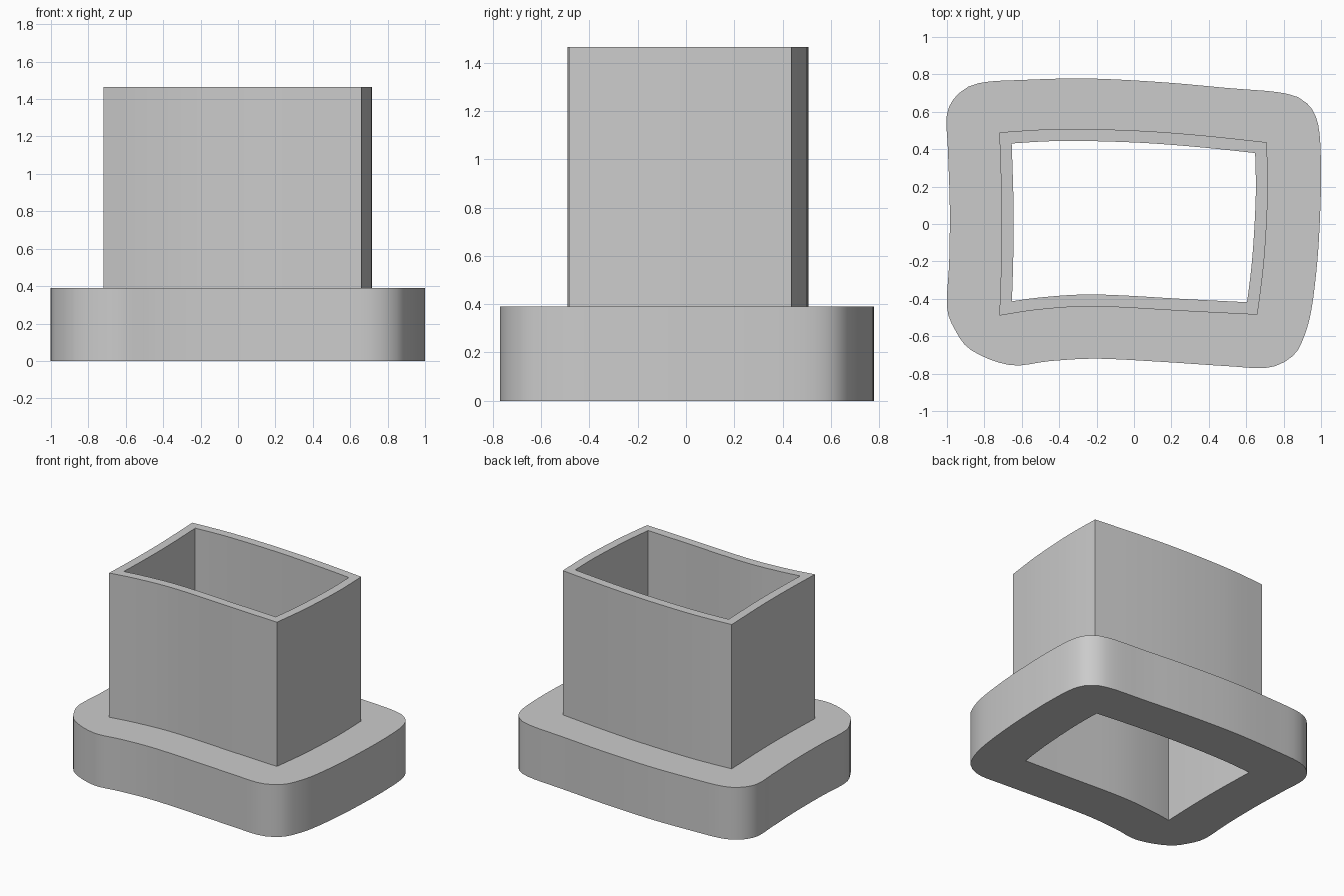
import bpy
import bmesh
import math
from mathutils import Vector

cube = bpy.data.objects.get("Cube")
if cube:
    bpy.data.objects.remove(cube, do_unlink=True)

SIDE_STEPS = 32
FLANGE_TOP = 0.39
SLEEVE_TOP = 1.465
WALL = 0.064


def spline(points, closed=False, steps=8):
    """Smooth curve through flat control points."""
    pts = [Vector(p) for p in points]
    count = len(pts)

    def at(i):
        return pts[i % count] if closed else pts[max(0, min(i, count - 1))]

    curve = []
    for i in range(count if closed else count - 1):
        a, b, c, d = (at(i + k) for k in (-1, 0, 1, 2))
        for s in range(steps):
            t = s / steps
            curve.append(b + (c - a) * (t / 2)
                         + (a * 2 - b * 5 + c * 4 - d) * (t * t / 2)
                         + (b * 3 - a - c * 3 + d) * (t ** 3 / 2))
    curve.append(at(count if closed else count - 1))
    return curve


def resample(curve, count):
    """Evenly spaced points along a curve, leaving out its end."""
    lengths = [0.0]
    for a, b in zip(curve, curve[1:]):
        lengths.append(lengths[-1] + (b - a).length)
    result, seg = [], 0
    for i in range(count):
        target = lengths[-1] * i / count
        while lengths[seg + 1] < target:
            seg += 1
        t = (target - lengths[seg]) / (lengths[seg + 1] - lengths[seg])
        result.append(curve[seg].lerp(curve[seg + 1], t))
    return result


def inset(loop, distance):
    """Mitred inward offset of a clockwise loop."""
    result = []
    for i, p in enumerate(loop):
        u = (p - loop[i - 1]).normalized()
        v = (loop[(i + 1) % len(loop)] - p).normalized()
        n, m = Vector((u.y, -u.x)), Vector((v.y, -v.x))
        result.append(p + (n + m) * (distance / (1 + n.dot(m))))
    return result


# Sleeve outline: four gently bowed sides, clockwise from the back
sleeve_sides = [
    [(-.72, .49), (-.4, .508), (0, .5), (.35, .475), (.71, .437)],
    [(.71, .437), (.715, .15), (.695, -.2), (.66, -.485)],
    [(.66, -.485), (.3, -.467), (-.2, -.441), (-.5, -.457), (-.72, -.49)],
    [(-.72, -.49), (-.71, -.2), (-.708, .1), (-.72, .49)],
]
sleeve_outer = [p for side in sleeve_sides for p in resample(spline(side), SIDE_STEPS)]
sleeve_inner = inset(sleeve_outer, WALL)

# Flange outline: the same four sides with broad rounded corners
flange_sides = [
    [(-.935, .7), (-.82, .755), (-.6, .77), (-.25, .778), (.15, .758), (.5, .727), (.8, .7)],
    [(.925, .645), (.985, .53), (1, .3), (.995, .05), (.98, -.2), (.95, -.45), (.91, -.6)],
    [(.85, -.705), (.72, -.768), (.5, -.76), (.15, -.737), (-.2, -.72), (-.45, -.733), (-.66, -.755)],
    [(-.87, -.675), (-.96, -.56), (-1, -.44), (-.988, -.2), (-.985, .1), (-.995, .4), (-1, .59)],
]
curve = spline([p for side in flange_sides for p in side], closed=True)
quarter = (len(curve) - 1) // 4
flange_outer = []
for i in range(4):
    flange_outer += resample(curve[i * quarter:(i + 1) * quarter + 1], SIDE_STEPS)

# Closed skin: flange side, flange top, sleeve, rim, bore and underside
rings = [
    (flange_outer, 0), (flange_outer, FLANGE_TOP),
    (sleeve_outer, FLANGE_TOP), (sleeve_outer, SLEEVE_TOP),
    (sleeve_inner, SLEEVE_TOP), (sleeve_inner, 0),
]
bm = bmesh.new()
loops = [[bm.verts.new((p.x, p.y, z)) for p in loop] for loop, z in rings]
for k, low in enumerate(loops):
    high = loops[(k + 1) % len(loops)]
    for i in range(len(low)):
        j = (i + 1) % len(low)
        bm.faces.new((low[i], high[i], high[j], low[j]))
bmesh.ops.recalc_face_normals(bm, faces=bm.faces)
mesh = bpy.data.meshes.new("flanged_sleeve")
bm.to_mesh(mesh)
bm.free()

# Plain grey finish
grey = bpy.data.materials.new("plain grey")
grey.use_nodes = True
colour = (0.6, 0.6, 0.6, 1)
grey.diffuse_color = colour
grey.node_tree.nodes["Principled BSDF"].inputs["Base Color"].default_value = colour
mesh.materials.append(grey)

sleeve = bpy.data.objects.new("flanged_sleeve", mesh)
bpy.context.collection.objects.link(sleeve)
bpy.ops.object.select_all(action='DESELECT')
sleeve.select_set(True)
bpy.context.view_layer.objects.active = sleeve
bpy.ops.object.shade_smooth_by_angle(angle=math.radians(30))
